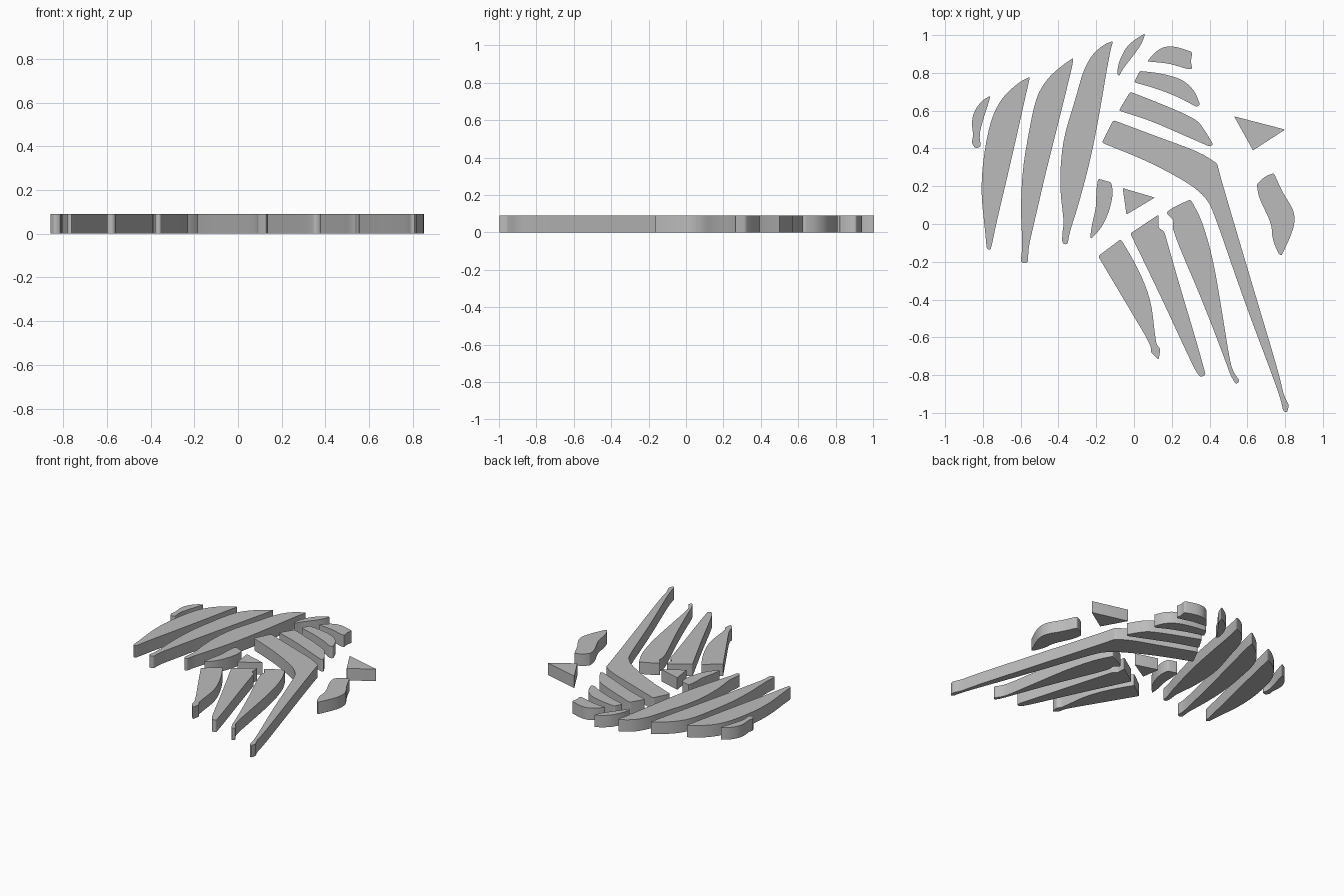
import bpy
import bmesh
import math
from mathutils import Vector

THICKNESS = 0.09
UNIT = 0.01          # outlines are written in hundredths

cube = bpy.data.objects.get("Cube")
if cube:
    bpy.data.objects.remove(cube, do_unlink=True)

grey = bpy.data.materials.new("plain grey")
grey.use_nodes = True
colour = (0.5, 0.5, 0.5, 1)
grey.diffuse_color = colour
grey.node_tree.nodes["Principled BSDF"].inputs["Base Color"].default_value = colour


def rounded(outline, radius, steps=4):
    """Turn gentle bends into long curves and sharp corners into small fillets."""
    points = [Vector(p) * UNIT for p in outline]
    result = []
    for i, corner in enumerate(points):
        before = points[i - 1] - corner
        after = points[(i + 1) % len(points)] - corner
        turn = math.pi - before.angle(after)
        reach = 1 if turn < math.radians(35) else radius
        start = corner + before.normalized() * min(reach, before.length * 0.48)
        end = corner + after.normalized() * min(reach, after.length * 0.48)
        for k in range(steps + 1):
            t = k / steps
            result.append(start * (1 - t) ** 2 + corner * 2 * t * (1 - t) + end * t ** 2)
    return result


def slab(name, outline, radius=0.012):
    """Extrude one closed outline upward from the ground."""
    bm = bmesh.new()
    base = bm.faces.new([bm.verts.new((p.x, p.y, 0)) for p in rounded(outline, radius)])
    top = bmesh.ops.extrude_face_region(bm, geom=[base], use_keep_orig=True)
    raised = [g for g in top["geom"] if isinstance(g, bmesh.types.BMVert)]
    bmesh.ops.translate(bm, verts=raised, vec=(0, 0, THICKNESS))
    bmesh.ops.recalc_face_normals(bm, faces=bm.faces)
    mesh = bpy.data.meshes.new(name)
    bm.to_mesh(mesh)
    bm.free()
    mesh.materials.append(grey)
    obj = bpy.data.objects.new(name, mesh)
    bpy.context.collection.objects.link(obj)
    bpy.ops.object.select_all(action="DESELECT")
    obj.select_set(True)
    bpy.context.view_layer.objects.active = obj
    bpy.ops.object.shade_smooth_by_angle(angle=math.radians(30))


# Tall curved stripes, from the outer right edge inward
slab("outer_sliver", [
    (-76, 68), (-77, 64), (-80, 55), (-82, 47), (-81, 41), (-84, 40), (-86, 43),
    (-85, 47), (-86, 53), (-85, 59), (-81, 65)])
slab("curved_stripe_outer", [
    (-55, 78), (-56, 74), (-64, 38), (-73, 0), (-75, -10), (-76, -14), (-78, -13),
    (-79, -2), (-81, 16), (-80, 34), (-76, 55), (-70, 67), (-61, 75)])
slab("curved_stripe_middle", [
    (-32, 88), (-33, 82), (-39, 58), (-47, 26), (-53, 0), (-56, -13), (-56, -20),
    (-58, -21), (-60, -20), (-59, -12), (-60, 8), (-59, 29), (-56, 47), (-52, 67),
    (-46, 77), (-38, 84)])
slab("curved_stripe_inner", [
    (-11, 97), (-13, 90), (-18, 60), (-23, 34), (-30, 8), (-34, -4), (-35, -10),
    (-36, -11), (-38, -10), (-38, -5), (-37, 1), (-39, 16), (-39, 31), (-37, 47),
    (-31, 66), (-27, 81), (-22, 90), (-16, 95)])
slab("top_sliver", [
    (6, 101), (4, 95), (-2, 87), (-6, 82), (-8, 78), (-9, 80), (-8, 86), (-4, 94),
    (1, 98)])

# Short stacked bands
slab("band_top", [
    (7, 86), (11, 91), (16, 94), (22, 94), (31, 91), (30, 86), (31, 82), (28, 82),
    (19, 85), (8, 86)])
slab("band_upper", [
    (3, 81), (13, 80), (25, 77), (32, 71), (35, 63), (33, 62), (24, 67), (11, 72),
    (0, 75)])
slab("band_lower", [
    (-2, 70), (16, 63), (32, 56), (36, 52), (42, 42), (40, 41), (24, 48), (8, 55),
    (-8, 60)])
slab("bent_band", [
    (-11, 55), (13, 46), (35, 38), (44, 32), (46, 24), (62, -30), (77, -80),
    (79, -90), (82, -96), (81, -100), (79, -99), (77, -90), (58, -40), (42, 7),
    (38, 14), (30, 21), (8, 33), (-17, 43)])

# Loose pieces at the side and in the centre
slab("side_triangle", [(53, 57), (80, 50), (63, 39)], radius=0.005)
slab("side_leaf", [
    (74, 27), (79, 16), (85, 7), (85, -2), (78, -17), (76, -15), (73, -7), (73, 0),
    (66, 14), (65, 21), (69, 25)])
slab("centre_leaf", [
    (-19, 24), (-12, 22), (-11, 16), (-13, 7), (-17, -2), (-23, -8), (-23, -5),
    (-22, 1), (-20, 9), (-20, 18)])
slab("centre_triangle", [(-6, 19), (11, 14), (-4, 5)], radius=0.005)

# Tapering lower stripes
slab("lower_stripe_short", [
    (-7, -8), (2, -23), (9, -40), (11, -58), (12, -64), (14, -66), (13, -72),
    (9, -68), (9, -64), (-3, -44), (-19, -17)])
slab("lower_stripe_middle", [
    (13, 5), (13, -2), (16, -4), (24, -32), (33, -62), (38, -80), (35, -81),
    (32, -77), (15, -40), (-2, -5)])
slab("lower_stripe_long", [
    (30, 13), (36, 2), (42, -19), (47, -49), (51, -74), (53, -79), (56, -83),
    (54, -85), (51, -80), (49, -74), (36, -40), (20, -3), (21, 2), (17, 6), (21, 9)])
